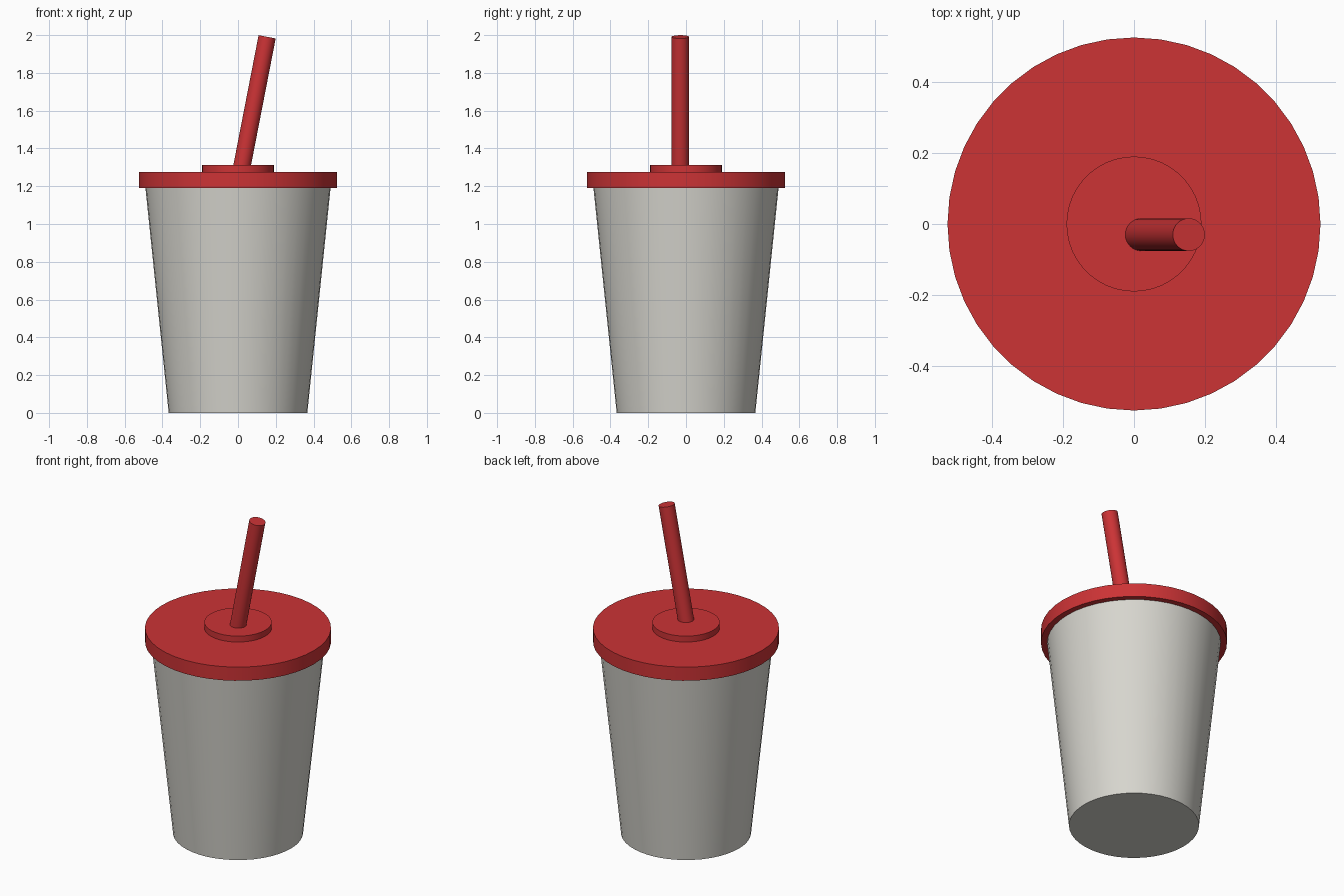
import bpy
from math import radians, sin, cos
from mathutils import Vector

cube = bpy.data.objects.get("Cube")
if cube:
    bpy.data.objects.remove(cube, do_unlink=True)


def make_material(name, rgb):
    mat = bpy.data.materials.new(name)
    mat.use_nodes = True
    mat.diffuse_color = (*rgb, 1)
    mat.node_tree.nodes["Principled BSDF"].inputs["Base Color"].default_value = (*rgb, 1)
    return mat


red = make_material("red plastic", (0.604, 0.033, 0.036))
grey = make_material("warm light grey", (0.68, 0.67, 0.62))


def make_cone(name, mat, base, length, bottom_radius, top_radius, sides, tilt=0):
    """Capped round part rising from base, leaning towards +x by tilt."""
    axis = Vector((sin(tilt), 0, cos(tilt)))
    bpy.ops.mesh.primitive_cone_add(
        vertices=sides, radius1=bottom_radius, radius2=top_radius, depth=length,
        location=Vector(base) + axis * length / 2, rotation=(0, tilt, 0))
    obj = bpy.context.object
    obj.name = name
    obj.data.materials.append(mat)
    bpy.ops.object.shade_smooth_by_angle(angle=radians(30))
    return obj


# Tapered cup, its rim tucked inside the lid
make_cone("cup", grey, (0, 0, 0), 1.2, 0.367, 0.491, 44)

# Flat lid with a raised centre disc
make_cone("lid", red, (0, 0, 1.19), 0.085, 0.525, 0.525, 44)
make_cone("lid_disc", red, (0, 0, 1.27), 0.042, 0.19, 0.19, 44)

# Leaning straw, slightly forward of centre
make_cone("straw", red, (0.018, -0.03, 1.29), 0.714, 0.046, 0.046, 32, radians(11))
